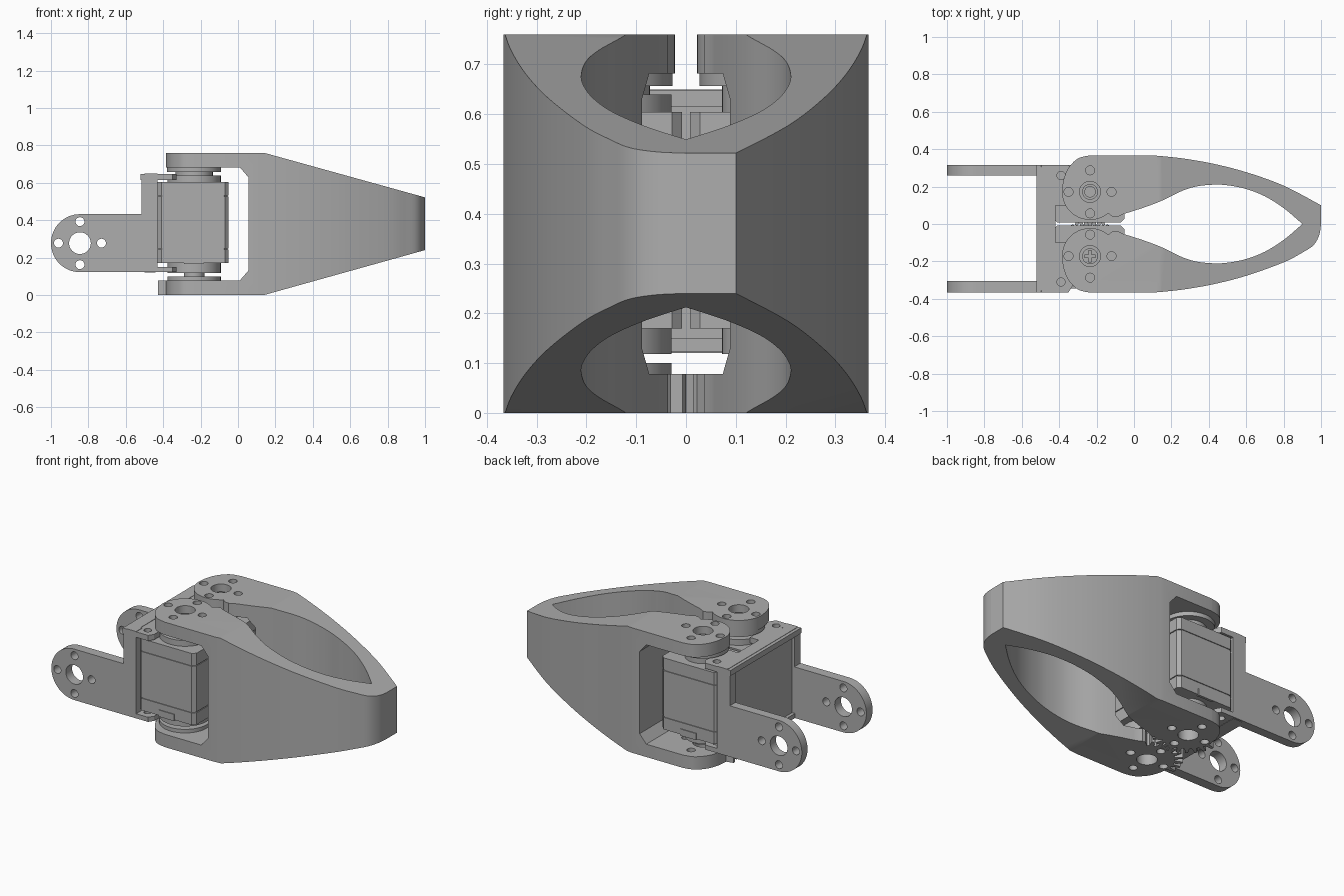
import bpy, bmesh
from math import cos, sin, radians, pi
from mathutils import Vector

cube = bpy.data.objects.get("Cube")
if cube:
    bpy.data.objects.remove(cube)

grey = bpy.data.materials.new("plain_grey")
grey.use_nodes = True
grey.diffuse_color = (0.42, 0.42, 0.42, 1)
grey.node_tree.nodes["Principled BSDF"].inputs["Base Color"].default_value = (0.42, 0.42, 0.42, 1)


def prism(name, loops, lo, hi, axis="z"):
    """Extrude closed 2D loops along z (loops in xy) or y (loops in xz)."""
    bm = bmesh.new()
    for loop in loops:
        place = (lambda p, d: (p[0], p[1], d)) if axis == "z" else (lambda p, d: (p[0], d, p[1]))
        a = [bm.verts.new(place(p, lo)) for p in loop]
        b = [bm.verts.new(place(p, hi)) for p in loop]
        bm.faces.new(a)
        bm.faces.new(b)
        for i in range(len(a)):
            j = (i + 1) % len(a)
            bm.faces.new((a[i], a[j], b[j], b[i]))
    bmesh.ops.recalc_face_normals(bm, faces=bm.faces)
    mesh = bpy.data.meshes.new(name)
    bm.to_mesh(mesh)
    bm.free()
    mesh.materials.append(grey)
    obj = bpy.data.objects.new(name, mesh)
    bpy.context.collection.objects.link(obj)
    return obj


def activate(obj):
    bpy.ops.object.select_all(action="DESELECT")
    obj.select_set(True)
    bpy.context.view_layer.objects.active = obj


def boolean(obj, cutter, mode="DIFFERENCE"):
    mod = obj.modifiers.new("cut", "BOOLEAN")
    mod.operation, mod.object, mod.solver = mode, cutter, "EXACT"
    activate(obj)
    bpy.ops.object.modifier_apply(modifier=mod.name)
    bpy.data.objects.remove(cutter)


def circle(x, y, r, start=0, end=360, n=40):
    full = end - start == 360
    count = n if full else n + 1
    angles = [radians(start + (end - start) * i / n) for i in range(count)]
    return [(x + r * cos(a), y + r * sin(a)) for a in angles]


def rect(x0, y0, x1, y1, c=0):
    if not c:
        return [(x0, y0), (x1, y0), (x1, y1), (x0, y1)]
    return [(x0 + c, y0), (x1 - c, y0), (x1, y0 + c), (x1, y1 - c),
            (x1 - c, y1), (x0 + c, y1), (x0, y1 - c), (x0, y0 + c)]


def spline(points, steps=5):
    """Smooth curve through the points."""
    p = [Vector(q) for q in [points[0]] + points + [points[-1]]]
    out = []
    for a, b, c, d in zip(p, p[1:], p[2:], p[3:]):
        for i in range(steps):
            t = i / steps
            out.append(tuple(0.5 * (2 * b + (c - a) * t + (2 * a - 5 * b + 4 * c - d) * t * t
                                    + (3 * b - a - 3 * c + d) * t ** 3)))
    return out + [points[-1]]


def bolt_circle(x, y, centre_r):
    """Centre hole with four small holes around it."""
    spots = [(0.115 * cos(k * pi / 2), 0.115 * sin(k * pi / 2)) for k in range(4)]
    return [circle(x, y, centre_r)] + [circle(x + u, y + v, 0.024, n=20) for u, v in spots]


PX, PY = -0.235, 0.172          # pivot, mirrored in y

# Jaw silhouette from the side: tapered tip, chamfered servo opening
side_shape = [(-0.5, 0), (0.14, 0), (1.1, 0.268), (1.1, 0.494), (0.14, 0.76), (-0.5, 0.76),
              (-0.5, 0.682), (0.01, 0.682), (0.055, 0.63), (0.055, 0.13), (0.01, 0.078), (-0.5, 0.078)]
inner = spline([(0.88, 0.018), (0.8, 0.085), (0.7, 0.148), (0.6, 0.187), (0.5, 0.207), (0.42, 0.21),
                (0.33, 0.2), (0.25, 0.174), (0.15, 0.125), (0.05, 0.087), (-0.06, 0.052)])
outer = [(0.1, 0.367), (0.25, 0.352), (0.42, 0.323), (0.6, 0.277), (0.8, 0.205)]
heel = spline([(-0.385, 0.18), (-0.376, 0.24), (-0.35, 0.3), (-0.3, 0.35), (-0.235, 0.367)])

for side, s in (("left", 1), ("right", -1)):
    # Jaw: the rear tip is square, the front tip rounded
    if s > 0:
        tip = spline(outer + [(1, 0.1)]) + [(1, 0)]
    else:
        tip = spline(outer + [(0.9, 0.153), (0.96, 0.113), (0.99, 0.06), (1, 0)])
    lobe = circle(PX, PY, 0.15, 310, 180, 24)
    outline = tip + [(0.9, 0)] + inner + [(-0.09, 0.036), (-0.115, 0.04)] + lobe + heel[1:]
    jaw = prism(side + "_jaw", [[(x, s * y) for x, y in outline]], -0.05, 0.8)
    boolean(jaw, prism("jaw_side", [side_shape], -0.6, 0.6, "y"), "INTERSECT")
    boolean(jaw, prism("jaw_holes", bolt_circle(PX, s * PY, 0.056), -0.1, 0.9))

    # Meshing gear teeth on the lower arm
    step = 15
    teeth = []
    for k in range(10):
        a = radians(180 + step * k + (step / 2 if s > 0 else 0))
        u, v = Vector((cos(a), sin(a))), Vector((-sin(a), cos(a)))
        c = Vector((PX, PY))
        tooth = [c + u * 0.14 - v * 0.014, c + u * 0.194 - v * 0.007,
                 c + u * 0.194 + v * 0.007, c + u * 0.14 + v * 0.014]
        teeth.append([(q.x, s * q.y) for q in tooth])
    prism(side + "_gear_teeth", teeth, 0, 0.078)

    # Servo: body between two caps, with thin seams
    y0, y1 = sorted((s * 0.008, 0.315 if s > 0 else -0.345))
    box = rect(-0.43, y0, -0.05, y1, 0.02)
    prism(side + "_servo_core", [rect(-0.425, y0 + 0.005, -0.055, y1 - 0.005, 0.02)], 0.175, 0.6)
    for part, lo, hi in (("bottom_cap", 0.17, 0.243), ("body", 0.248, 0.527), ("top_cap", 0.532, 0.605)):
        prism(side + "_servo_" + part, [box], lo, hi)
    prism(side + "_servo_plug", [rect(-0.29, 0.165, -0.185, 0.205)],
          y1 - 0.01 if s > 0 else y0 - 0.005, y1 + 0.005 if s > 0 else y0 + 0.01, "y")

    # Horns, hubs and screws on the pivot
    wide = 0.143 if s < 0 else 0.1
    discs = [("top_collar", wide, 0.6, 0.64), ("top_hub", 0.1, 0.63, 0.67),
             ("top_horn", 0.145, 0.657, 0.682), ("bottom_collar", wide, 0.118, 0.18),
             ("bottom_hub", 0.055, 0.09, 0.125)]
    if s < 0:
        discs.append(("bottom_horn", 0.143, 0.078, 0.1))
    for part, r, lo, hi in discs:
        prism(side + "_" + part, [circle(PX, s * PY, r)], lo, hi)
    screw = prism(side + "_pivot_screw", [circle(PX, s * PY, 0.042, n=24)], 0.68, 0.72)
    if s < 0:
        for w, h in ((0.03, 0.007), (0.007, 0.03)):
            boolean(screw, prism("slot", [rect(PX - w, -PY - h, PX + w, -PY + h)], 0.7, 0.8))
    else:
        boolean(screw, prism("socket", [circle(PX, PY, 0.028, n=24)], 0.69, 0.8))

# Bracket: back wall with top and bottom flanges
BY0, BY1 = -0.365, 0.315
prism("bracket_wall", [rect(-0.5, 0.12, -0.44, 0.65)], BY0 + 0.01, BY1 - 0.01, "y")
flange = [(-0.52, BY0), (-0.35, BY0), (-0.33, BY0 + 0.03), (-0.33, -0.2), (-0.36, -0.17),
          (-0.36, -0.1), (-0.42, -0.1), (-0.42, 0.1), (-0.36, 0.1), (-0.36, 0.15),
          (-0.33, 0.18), (-0.33, BY1 - 0.03), (-0.35, BY1), (-0.52, BY1)]
for part, lo, hi in (("top", 0.615, 0.648), ("bottom", 0.122, 0.15)):
    plate = prism(part + "_flange", [flange], lo, hi)
    holes = [circle(-0.39, y, 0.022, n=20) for y in (BY0 + 0.055, BY1 - 0.055)]
    boolean(plate, prism("flange_holes", holes, lo - 0.1, hi + 0.1))

# Bracket side plates with rounded mounting arms
arm = circle(-0.845, 0.277, 0.155, 90, 270, 32) + [(-0.43, 0.122), (-0.43, 0.65), (-0.495, 0.65),
                                                   (-0.515, 0.63), (-0.515, 0.432)]
for side, lo, hi in (("left", BY1 - 0.055, BY1), ("right", BY0, BY0 + 0.06)):
    plate = prism(side + "_mounting_arm", [arm], lo, hi, "y")
    boolean(plate, prism("arm_holes", bolt_circle(-0.845, 0.277, 0.058), lo - 0.1, hi + 0.1, "y"))

# Smooth the curved walls, keep hard edges
for obj in bpy.context.collection.objects:
    if obj.type == "MESH" and obj.data.materials and obj.data.materials[0] == grey:
        activate(obj)
        bpy.ops.object.shade_smooth_by_angle(angle=radians(25))
